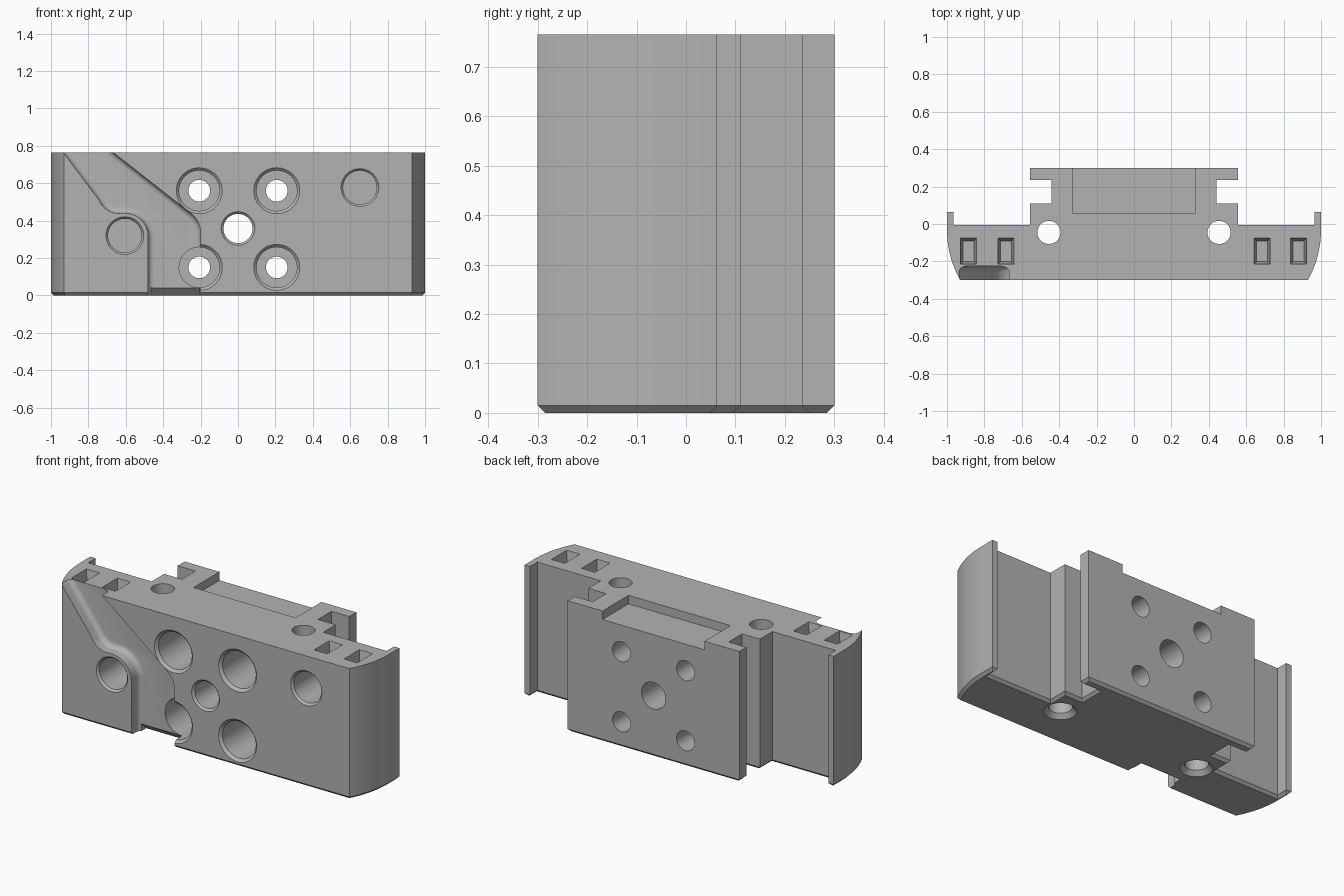
import bpy, bmesh, math
from mathutils import Matrix

if "Cube" in bpy.data.objects:
    bpy.data.objects.remove(bpy.data.objects["Cube"])

HEIGHT, FRONT, BACK, LEDGE = 0.765, -0.30, 0.30, -0.005

grey = bpy.data.materials.new("plain grey")
grey.diffuse_color = (0.45, 0.45, 0.45, 1)
grey.use_nodes = True
grey.node_tree.nodes["Principled BSDF"].inputs["Base Color"].default_value = grey.diffuse_color


def make(name, bm):
    bmesh.ops.recalc_face_normals(bm, faces=bm.faces)
    mesh = bpy.data.meshes.new(name)
    bm.to_mesh(mesh)
    bm.free()
    obj = bpy.data.objects.new(name, mesh)
    bpy.context.collection.objects.link(obj)
    mesh.materials.append(grey)
    return obj


def prism(points, depth):
    """Extrude an XY outline from z = 0 up to depth."""
    bm = bmesh.new()
    face = bm.faces.new([bm.verts.new((x, y, 0)) for x, y in points])
    out = bmesh.ops.extrude_face_region(bm, geom=[face])
    verts = [g for g in out["geom"] if isinstance(g, bmesh.types.BMVert)]
    bmesh.ops.translate(bm, vec=(0, 0, depth), verts=verts)
    bmesh.ops.recalc_face_normals(bm, faces=bm.faces)
    return bm


def edges_at(bm, z):
    return [e for e in bm.edges if all(abs(v.co.z - z) < 1e-5 for v in e.verts)]


def arc(cx, cy, r, start, end, n):
    angles = [math.radians(start + (end - start) * i / n) for i in range(n + 1)]
    return [(cx + r * math.cos(a), cy + r * math.sin(a)) for a in angles]


def cut(bm, name):
    """Subtract a solid from the body."""
    tool = make(name, bm)
    mod = body.modifiers.new(name, "BOOLEAN")
    mod.operation, mod.solver, mod.object = "DIFFERENCE", "EXACT", tool
    bpy.context.view_layer.objects.active = body
    bpy.ops.object.modifier_apply(modifier=name)
    bpy.data.objects.remove(tool)


def bore(name, steps, matrix, n=48):
    """Drill along local z through rings of (radius, depth)."""
    bm = bmesh.new()
    rings = [[bm.verts.new((x, y, t)) for x, y in arc(0, 0, r, 0, 360, n)[:-1]]
             for r, t in steps]
    for a, b in zip(rings, rings[1:]):
        for i in range(n):
            j = (i + 1) % n
            bm.faces.new((a[i], a[j], b[j], b[i]))
    bm.faces.new(rings[0])
    bm.faces.new(rings[-1])
    bm.transform(matrix)
    cut(bm, name)


def from_front(x, z):
    return Matrix.Translation((x, FRONT, z)) @ Matrix.Rotation(-math.pi / 2, 4, "X")


# Body: mirrored outline with curved ends, lips and a T-shaped rear block
R = 0.556
half = [p for p in arc(1 - R, -0.03, R, -29.05, 0, 12)]
half[0] = (0.93, FRONT)
half += [(1, 0.063), (0.965, 0.063), (0.965, LEDGE), (0.555, LEDGE), (0.555, 0.11),
         (0.44, 0.11), (0.44, 0.235), (0.555, 0.235), (0.555, BACK)]
bm = prism(half + [(-x, y) for x, y in reversed(half)], HEIGHT)
bmesh.ops.bevel(bm, geom=edges_at(bm, 0), offset=0.015, segments=1, affect="EDGES")
body = make("mounting_block", bm)

# Guide groove on the front, with a rounded foot along its walls
left = [(-1.01, 0.865), (-0.75, 0.52)] + arc(-0.635, 0.555, 0.117, 217, 262, 5)
left += arc(-0.605, 0.315, 0.125, 88, 0, 12) + [(-0.48, -0.1)]
right = [(-0.2, -0.1)] + arc(-0.33, 0.335, 0.13, 0, 53, 8) + [(-0.796, 0.865)]
bm = prism([(x, z) for x, z in left + right], 0.175)
bmesh.ops.bevel(bm, geom=edges_at(bm, 0.175), offset=0.03, segments=5,
                profile=0.5, affect="EDGES")
bm.transform(Matrix(((1, 0, 0, 0), (0, 0, 1, -0.4), (0, 1, 0, 0), (0, 0, 0, 1))))
cut(bm, "groove")

# Sloped exit at the bottom of the groove
bm = prism([(-0.30, 0.115), (-0.30, -0.08), (-0.105, -0.08)], 0.26)
bm.transform(Matrix(((0, 0, 1, -0.465), (1, 0, 0, 0), (0, 1, 0, 0), (0, 0, 0, 1))))
# keep the slope inside the groove depth
bmesh.ops.bisect_plane(bm, geom=bm.verts[:] + bm.edges[:] + bm.faces[:],
                       plane_co=(0, -0.24, 0), plane_no=(0, 1, 0), clear_inner=True)
bmesh.ops.holes_fill(bm, edges=[e for e in bm.edges if e.is_boundary])
cut(bm, "groove_exit")

# Four counterbored screw holes
for x in (-0.207, 0.207):
    for z in (0.15, 0.56):
        bore("screw_hole", [(0.133, -0.01), (0.108, 0.015), (0.108, 0.35),
                            (0.058, 0.35), (0.058, 0.65)], from_front(x, z))

# Central through hole and two blind holes
bore("centre_hole", [(0.10, -0.01), (0.078, 0.012), (0.078, 0.65)], from_front(0, 0.358))
for x, z in ((0.652, 0.577), (-0.605, 0.32)):
    bore("blind_hole", [(0.11, -0.01), (0.09, 0.012), (0.09, 0.22)], from_front(x, z))

# Vertical through holes, countersunk underneath
for x in (-0.455, 0.455):
    bore("vertical_hole", [(0.095, -0.01), (0.062, 0.025), (0.062, 0.9)],
         Matrix.Translation((x, -0.045, 0)))

# Tapered pockets in the top
for x in (-0.885, -0.685, 0.685, 0.88):
    bm = bmesh.new()
    bmesh.ops.create_cube(bm, size=1)
    for v in bm.verts:
        top = v.co.z > 0
        v.co.x = x + v.co.x * (0.089 if top else 0.058)
        v.co.y = -0.145 + v.co.y * (0.144 if top else 0.11)
        v.co.z = HEIGHT + (0.01 if top else -0.08)
    cut(bm, "pocket")

# Shallow recess in the top of the rear block
bm = prism([(-0.33, 0.06), (0.33, 0.06), (0.33, 0.4), (-0.33, 0.4)], 0.2)
bm.transform(Matrix.Translation((0, 0, HEIGHT - 0.05)))
cut(bm, "top_recess")

# Smooth round walls, keep hard edges
bpy.ops.object.select_all(action="DESELECT")
body.select_set(True)
bpy.context.view_layer.objects.active = body
bpy.ops.object.shade_smooth_by_angle(angle=math.radians(30))
